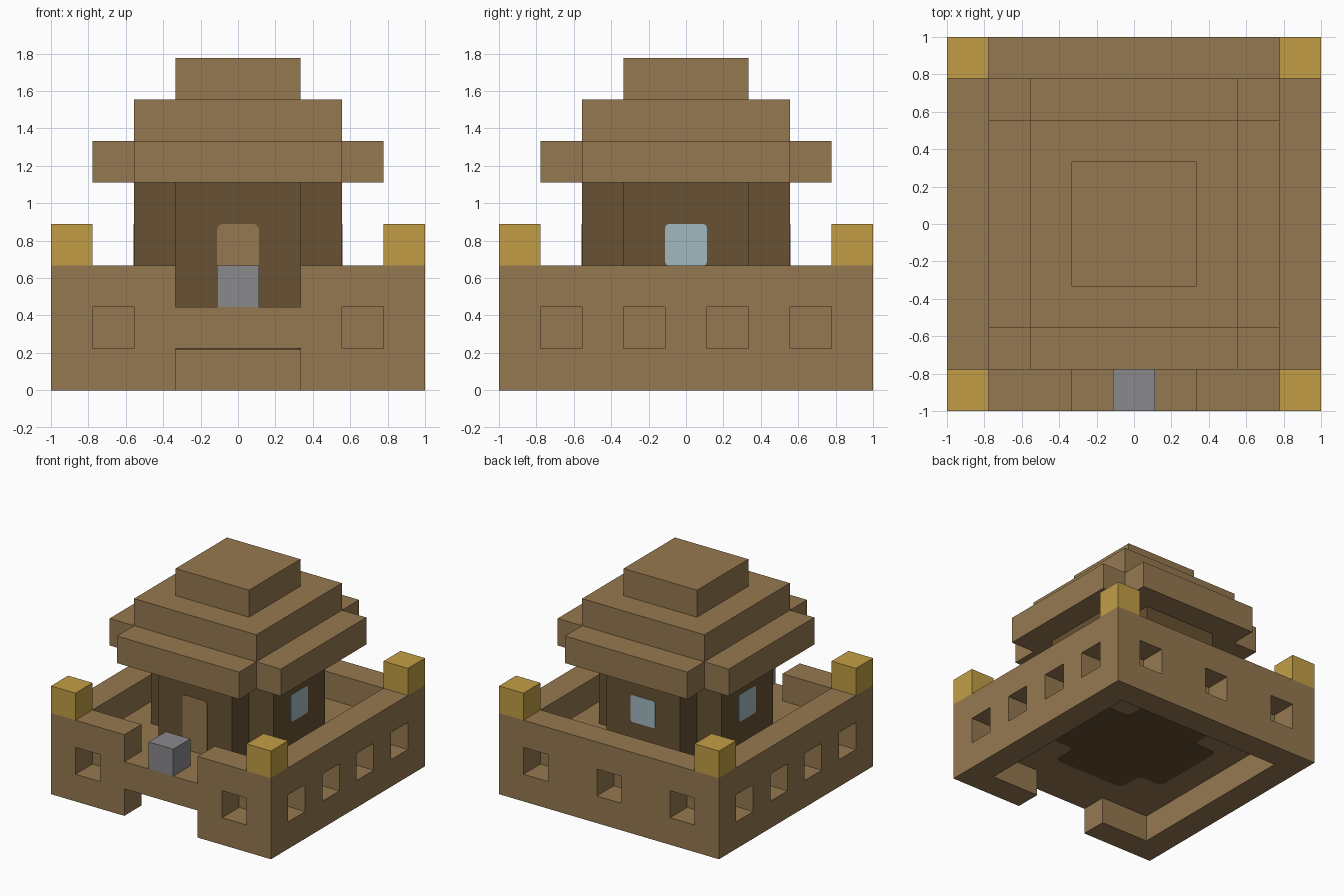
import bpy
import bmesh
from math import pi
from mathutils import Matrix, Vector

old = bpy.data.objects.get("Cube")
if old:
    bpy.data.objects.remove(old, do_unlink=True)

U = 2 / 9  # one block; the model is nine blocks wide


def material(name, hex_code):
    def linear(c):
        return c / 12.92 if c <= 0.04045 else ((c + 0.055) / 1.055) ** 2.4
    rgb = [linear(int(hex_code[i:i + 2], 16) / 255) for i in range(0, 6, 2)]
    mat = bpy.data.materials.new(name)
    mat.use_nodes = True
    mat.diffuse_color = (*rgb, 1)
    mat.node_tree.nodes["Principled BSDF"].inputs["Base Color"].default_value = (*rgb, 1)
    return mat


brown = material("brown brick", "957950")
dark = material("dark brown", "675133")
gold = material("gold", "C29E45")
grey = material("grey stone", "8A888B")
blue = material("pale blue glass", "A0B8C0")


def add_object(name, bm, mat):
    bmesh.ops.recalc_face_normals(bm, faces=bm.faces)
    mesh = bpy.data.meshes.new(name)
    bm.to_mesh(mesh)
    bm.free()
    mesh.materials.append(mat)
    obj = bpy.data.objects.new(name, mesh)
    bpy.context.collection.objects.link(obj)
    return obj


def box(name, lo, hi, mat):
    """Box between two corners, measured in blocks."""
    lo, hi = Vector(lo) * U, Vector(hi) * U
    bm = bmesh.new()
    bmesh.ops.create_cube(bm, size=1, matrix=Matrix.Translation((lo + hi) / 2)
                          @ Matrix.Diagonal((*(hi - lo), 1)))
    return add_object(name, bm, mat)


def prism(name, outline, z0, z1, mat, matrix=Matrix(), radius=0, rounded=None):
    """Extruded outline in blocks; the corners passing the test are rounded."""
    bm = bmesh.new()
    verts = [bm.verts.new((x * U, y * U, z0 * U)) for x, y in outline]
    bm.faces.new(verts)
    if radius:
        corners = [v for v in verts if rounded is None or rounded(v.co)]
        bmesh.ops.bevel(bm, geom=corners, offset=radius, segments=4,
                        profile=0.5, affect='VERTICES')
    grown = bmesh.ops.extrude_face_region(bm, geom=bm.faces[:])
    moved = [g for g in grown["geom"] if isinstance(g, bmesh.types.BMVert)]
    bmesh.ops.translate(bm, verts=moved, vec=(0, 0, (z1 - z0) * U))
    bmesh.ops.transform(bm, matrix=matrix, verts=bm.verts)
    return add_object(name, bm, mat)


def notched_square(half):
    """Square outline with a one-block notch at each corner."""
    a, b = half, half - 1
    return [(a, -b), (a, b), (b, b), (b, a), (-b, a), (-b, b),
            (-a, b), (-a, -b), (-b, -b), (-b, -a), (b, -a), (b, -b)]


# Outer wall with its raised floor, hollowed above and below
wall = box("wall_and_floor", (-4.5, -4.5, 0), (4.5, 4.5, 3), brown)
cutters = [
    box("courtyard_cutter", (-3.5, -3.5, 2), (3.5, 3.5, 4), brown),
    box("underside_cutter", (-3.5, -3.5, -1), (3.5, 3.5, 1), brown),
    box("gate_top_cutter", (-1.5, -5, 2), (1.5, -3, 4), brown),
    box("gate_bottom_cutter", (-1.5, -5, -1), (1.5, -3, 1), brown),
]

# Square recesses along the four sides
e = 0.499
for turn, places in ((0, (-3, 3)), (1, (-3, -1, 1, 3)),
                     (2, (-3, 0, 3)), (3, (-3, -1, 1, 3))):
    for p in places:
        cut = box("recess_cutter", (p - e, -5, 1.5 - e), (p + e, -3.5, 1.5 + e), brown)
        cut.data.transform(Matrix.Rotation(turn * pi / 2, 4, 'Z'))
        cutters.append(cut)

bpy.context.view_layer.objects.active = wall
for cut in cutters:
    mod = wall.modifiers.new("cut", 'BOOLEAN')
    mod.operation = 'DIFFERENCE'
    mod.solver = 'EXACT'
    mod.object = cut
    bpy.ops.object.modifier_apply(modifier=mod.name)
    bpy.data.objects.remove(cut, do_unlink=True)

# Gold blocks on the wall corners
for side_x, x in (("right", -4), ("left", 4)):
    for side_y, y in (("front", -4), ("back", 4)):
        box(f"gold_block_{side_y}_{side_x}", (x - .5, y - .5, 3), (x + .5, y + .5, 4), gold)

# Grey block in the gateway
box("gate_block", (-.5, -4.5, 2), (.5, -3.5, 3), grey)

# House, and its footing showing under the floor
prism("house", notched_square(2.5), 2, 5, dark)
prism("house_footing", notched_square(2.5), 0.98, 1.1, dark, radius=0.045)

# Stepped roof
prism("roof_eaves", notched_square(3.5), 5, 6, brown)
box("roof_middle", (-2.5, -2.5, 6), (2.5, 2.5, 7), brown)
box("roof_top", (-1.5, -1.5, 7), (1.5, 1.5, 8), brown)

# Door and windows as thin plates on the house walls
stand = Matrix.Rotation(pi / 2, 4, 'X')
push = Matrix.Translation((0, -2.5 * U, 0))
prism("door", [(-.5, 2), (.5, 2), (.5, 4), (-.5, 4)], 0, 0.02, brown, push @ stand,
      radius=0.03, rounded=lambda co: co.y > 3 * U)
for turn, side in ((1, "left"), (2, "back"), (3, "right")):
    prism(f"window_{side}", [(-.5, 3), (.5, 3), (.5, 4), (-.5, 4)], 0, 0.02, blue,
          Matrix.Rotation(turn * pi / 2, 4, 'Z') @ push @ stand, radius=0.02)
